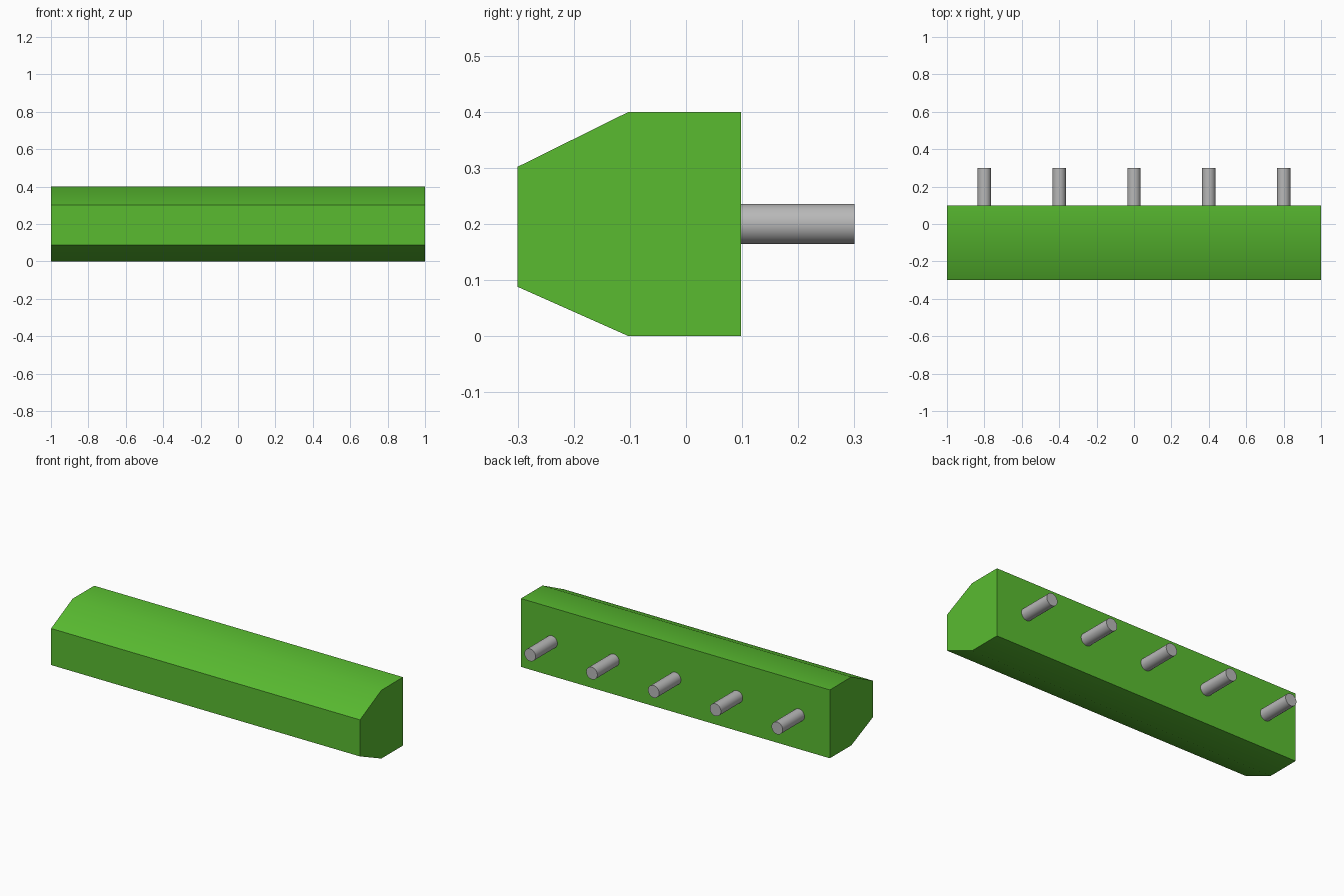
import bpy
import bmesh
import math

default = bpy.data.objects.get("Cube")
if default:
    bpy.data.objects.remove(default, do_unlink=True)


def make_material(name, colour):
    mat = bpy.data.materials.new(name)
    mat.use_nodes = True
    mat.diffuse_color = colour
    mat.node_tree.nodes["Principled BSDF"].inputs["Base Color"].default_value = colour
    return mat


def finish(obj, mat):
    obj.data.materials.append(mat)
    bpy.ops.object.select_all(action="DESELECT")
    obj.select_set(True)
    bpy.context.view_layer.objects.active = obj
    bpy.ops.object.shade_smooth_by_angle(angle=math.radians(30))


green = make_material("green plastic", (0.1, 0.5, 0.03, 1))
grey = make_material("grey metal", (0.48, 0.48, 0.48, 1))

# Housing: side profile (y, z) extruded along x
BACK = 0.098
profile = [(-0.3, 0.088), (-0.102, 0), (BACK, 0),
           (BACK, 0.4), (-0.102, 0.4), (-0.3, 0.302)]
bm = bmesh.new()
face = bm.faces.new([bm.verts.new((-1, y, z)) for y, z in profile])
ext = bmesh.ops.extrude_face_region(bm, geom=[face])
new_verts = [v for v in ext["geom"] if isinstance(v, bmesh.types.BMVert)]
bmesh.ops.translate(bm, verts=new_verts, vec=(2, 0, 0))
bmesh.ops.recalc_face_normals(bm, faces=bm.faces)
mesh = bpy.data.meshes.new("housing")
bm.to_mesh(mesh)
bm.free()
housing = bpy.data.objects.new("housing", mesh)
bpy.context.collection.objects.link(housing)
finish(housing, green)

# Row of round pins out of the back
for i in range(5):
    bpy.ops.mesh.primitive_cylinder_add(
        vertices=32, radius=0.036, depth=0.3 - BACK,
        location=(0.4 * (i - 2), (0.3 + BACK) / 2, 0.2),
        rotation=(math.pi / 2, 0, 0))
    pin = bpy.context.object
    pin.name = f"pin_{i + 1}"
    finish(pin, grey)
